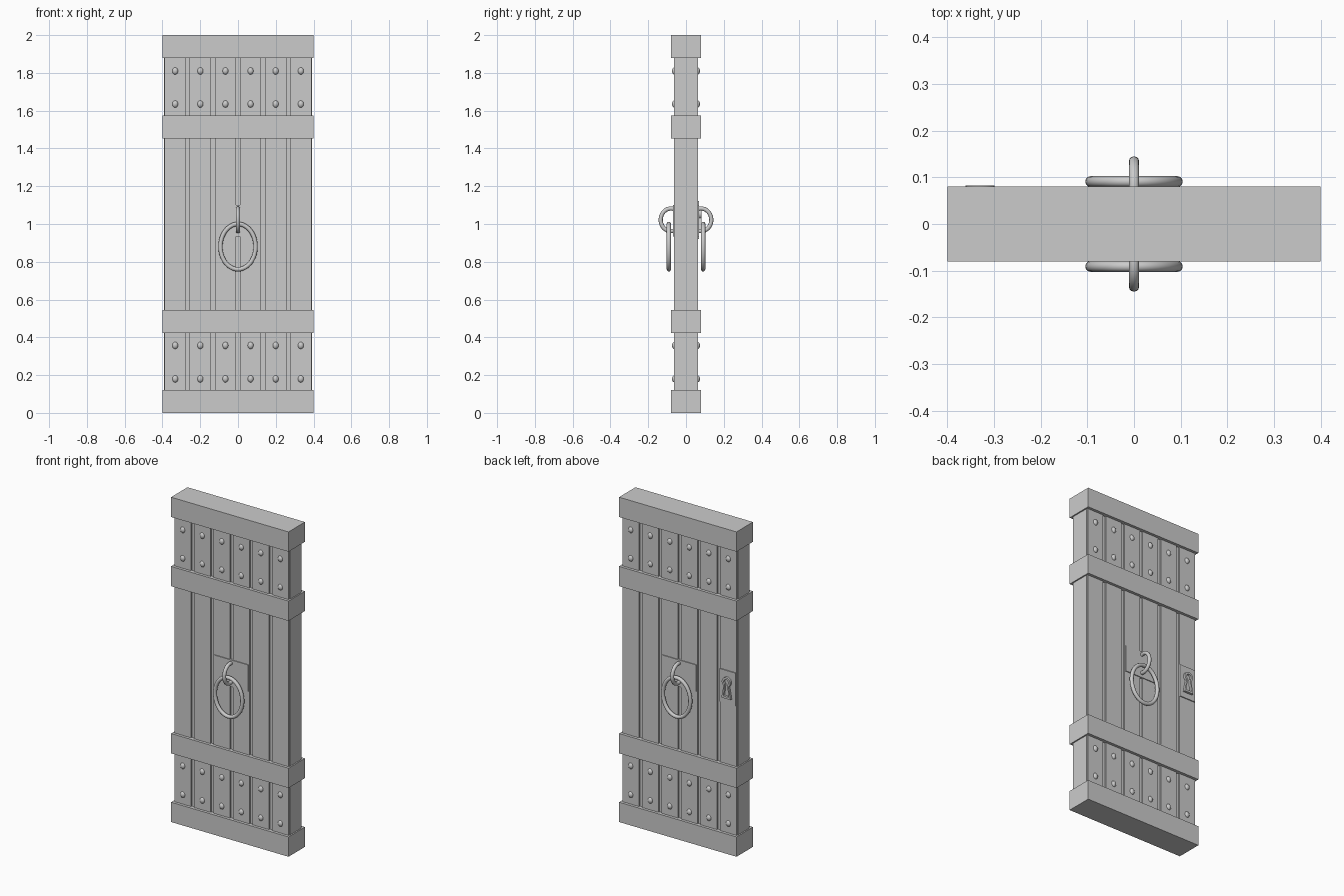
import bpy, bmesh
from math import sin, cos, pi, radians

cube = bpy.data.objects.get("Cube")
if cube:
    bpy.data.objects.remove(cube, do_unlink=True)

SIDES = {"front": -1, "back": 1}
PLANK_X = [(i - 2.5) * 0.133 for i in range(6)]


def mesh_object(name, bm):
    bmesh.ops.recalc_face_normals(bm, faces=bm.faces)
    mesh = bpy.data.meshes.new(name)
    bm.to_mesh(mesh)
    bm.free()
    obj = bpy.data.objects.new(name, mesh)
    bpy.context.collection.objects.link(obj)
    return obj


def box(name, x, y, z):
    """Box from (low, high) spans on each axis."""
    bm = bmesh.new()
    bmesh.ops.create_cube(bm, size=1)
    for v in bm.verts:
        v.co = [sum(s) / 2 + c * (s[1] - s[0]) for s, c in zip((x, y, z), v.co)]
    return mesh_object(name, bm)


def smooth(obj):
    bpy.ops.object.select_all(action="DESELECT")
    obj.select_set(True)
    bpy.context.view_layer.objects.active = obj
    bpy.ops.object.shade_smooth_by_angle(angle=radians(40))


def oval_tube(name, center, axis_u, ru, rz, radius, steps=48):
    """Round bar bent to a closed oval in the plane of axis_u (0=x, 1=y) and z."""
    curve = bpy.data.curves.new(name, "CURVE")
    curve.dimensions = "3D"
    curve.bevel_depth = radius
    curve.bevel_resolution = 4
    spline = curve.splines.new("POLY")
    spline.points.add(steps - 1)
    spline.use_cyclic_u = True
    for i, p in enumerate(spline.points):
        a = 2 * pi * i / steps
        co = list(center)
        co[axis_u] += ru * cos(a)
        co[2] += rz * sin(a)
        p.co = (*co, 1)
    obj = bpy.data.objects.new(name, curve)
    bpy.context.collection.objects.link(obj)
    bpy.ops.object.select_all(action="DESELECT")
    obj.select_set(True)
    bpy.context.view_layer.objects.active = obj
    bpy.ops.object.convert(target="MESH")
    smooth(bpy.context.object)


def keyhole_outline(r, half_foot, bottom):
    """Round head flaring into a straight foot, as (x, z) pairs."""
    cx, cz = -0.33, 1.056
    arc = [radians(-55 + 290 * i / 20) for i in range(21)]
    points = [(cx + r * cos(a), cz + r * sin(a)) for a in arc]
    return points + [(cx - half_foot, bottom), (cx + half_foot, bottom)]


# Door core and raised planks
box("door_core", (-0.392, 0.392), (-0.055, 0.055), (0.02, 1.98))
for i, x in enumerate(PLANK_X):
    box(f"plank_{i + 1}", (x - 0.056, x + 0.056), (-0.063, 0.063), (0.02, 1.98))

# Cross bars wrapping the door
for name, low in (("bottom", 0), ("lower", 0.423), ("upper", 1.452), ("top", 1.878)):
    box(f"{name}_bar", (-0.4, 0.4), (-0.08, 0.08), (low, low + 0.122))

# Domed rivets, two rows near each end
for side, s in SIDES.items():
    bm = bmesh.new()
    for z in (0.18, 0.357, 1.635, 1.81):
        for x in PLANK_X:
            dome = bmesh.ops.create_uvsphere(bm, u_segments=16, v_segments=10, radius=1)
            for v in dome["verts"]:
                v.co = (x + v.co.x * 0.016, s * 0.06 + v.co.y * 0.014, z + v.co.z * 0.019)
    smooth(mesh_object(f"{side}_rivets", bm))

# Ring pulls with backing plate and staple on both faces
for side, s in SIDES.items():
    box(f"{side}_ring_plate", (-0.115, 0.115), sorted((s * 0.05, s * 0.068)), (0.935, 1.1))
    oval_tube(f"{side}_staple", (0, s * 0.08, 1.022), 1, 0.054, 0.06, 0.011)
    oval_tube(f"{side}_pull_ring", (0, s * 0.091, 0.88), 0, 0.093, 0.12, 0.0115)

# Lock plate with raised keyhole rim on the back
box("lock_plate", (-0.386, -0.276), (0.05, 0.069), (0.92, 1.122))
bm = bmesh.new()
outer, inner = keyhole_outline(0.029, 0.031, 0.955), keyhole_outline(0.016, 0.017, 0.968)
rings = [[bm.verts.new((x, y, z)) for x, z in outline]
         for outline, y in ((outer, 0.06), (outer, 0.083), (inner, 0.083), (inner, 0.06))]
n = len(outer)
for k in range(4):
    a, b = rings[k], rings[(k + 1) % 4]
    for i in range(n):
        j = (i + 1) % n
        bm.faces.new((a[i], a[j], b[j], b[i]))
smooth(mesh_object("keyhole_rim", bm))
